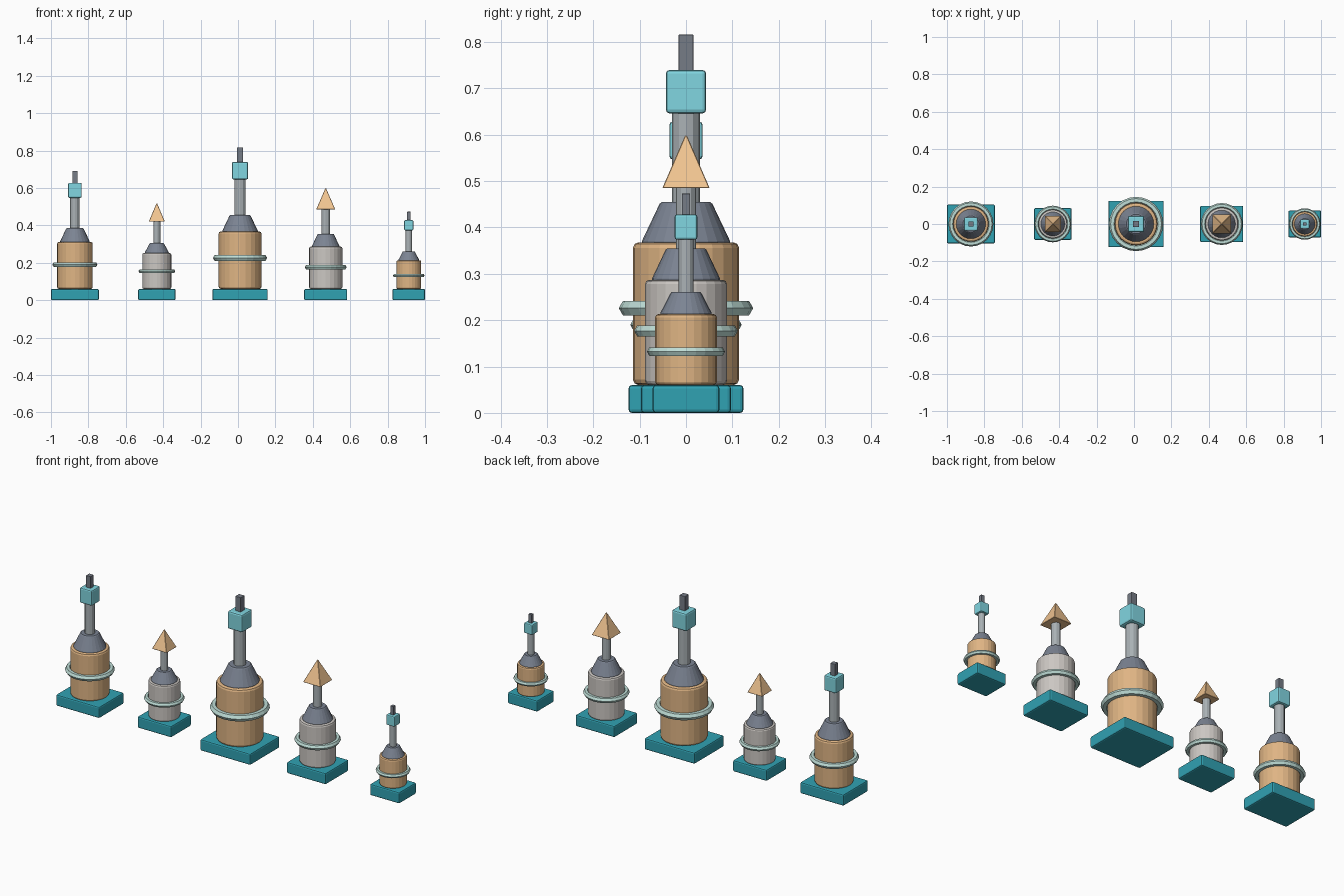
import bpy, bmesh, math
from mathutils import Matrix

if "Cube" in bpy.data.objects:
    bpy.data.objects.remove(bpy.data.objects["Cube"])


def material(name, rgb):
    m = bpy.data.materials.new(name)
    m.diffuse_color = (*rgb, 1)
    m.use_nodes = True
    m.node_tree.nodes["Principled BSDF"].inputs["Base Color"].default_value = m.diffuse_color
    return m


TEAL = material("teal", (0.03, 0.36, 0.45))
TAN = material("tan", (0.74, 0.46, 0.23))
PEACH = material("peach", (0.87, 0.55, 0.28))
STONE = material("stone", (0.60, 0.57, 0.54))
SLATE = material("slate", (0.20, 0.23, 0.29))
STEEL = material("steel", (0.40, 0.44, 0.46))
DARK = material("dark_steel", (0.18, 0.20, 0.24))
MINT = material("mint", (0.52, 0.73, 0.68))
CYAN = material("cyan", (0.22, 0.67, 0.75))


def finish(name, bm, x, mat):
    bmesh.ops.recalc_face_normals(bm, faces=bm.faces)
    me = bpy.data.meshes.new(name)
    bm.to_mesh(me)
    bm.free()
    me.materials.append(mat)
    ob = bpy.data.objects.new(name, me)
    ob.location.x = x
    bpy.context.collection.objects.link(ob)


def bevel(bm, width, segments=2):
    bmesh.ops.bevel(bm, geom=bm.edges[:], offset=width, segments=segments,
                    profile=0.5, affect='EDGES')


def box(name, x, sx, sy, z0, z1, width, mat):
    bm = bmesh.new()
    bmesh.ops.create_cube(bm, size=1, matrix=Matrix.Translation((0, 0, (z0 + z1) / 2))
                          @ Matrix.Diagonal((sx, sy, z1 - z0, 1)))
    bevel(bm, width)
    finish(name, bm, x, mat)


def lathe(name, x, profile, mat, sides=24, closed=False):
    """Revolve (radius, z) points; open profiles get flat caps."""
    bm = bmesh.new()
    rings = []
    for r, z in profile:
        rings.append([bm.verts.new((r * math.cos(a), r * math.sin(a), z))
                      for a in (2 * math.pi * i / sides for i in range(sides))])
    pairs = list(zip(rings, rings[1:]))
    if closed:
        pairs.append((rings[-1], rings[0]))
    else:
        bm.faces.new(rings[0])
        bm.faces.new(rings[-1])
    for a, b in pairs:
        for i in range(sides):
            j = (i + 1) % sides
            bm.faces.new((a[i], a[j], b[j], b[i]))
    finish(name, bm, x, mat)


def drum(r0, r1, z0, z1, b):
    return [(r0 - b, z0), (r0 - 0.3 * b, z0 + 0.3 * b), (r0, z0 + b),
            (r1, z1 - b), (r1 - 0.3 * b, z1 - 0.3 * b), (r1 - b, z1)]


def tower(label, x, base, body_r, body_top, cone_top, ring_z, pole_top, pole_r,
          top_half, top_z, tip_z=None):
    plain = tip_z is None
    k = body_r / 0.1145
    # Foundation slab and drum body
    box(label + "_base", x, base[0], base[1], 0, 0.06, 0.007, TEAL)
    lathe(label + "_body", x, drum(body_r, body_r, 0.06, body_top, 0.012 * k),
          STONE if plain else TAN)
    # Tapered shoulder
    lathe(label + "_shoulder", x,
          [(0.095 * k, body_top - 0.005), (0.095 * k, body_top + 0.003),
           (0.057 * k, cone_top - 0.004 * k), (0.052 * k, cone_top)], SLATE)
    # Hexagonal-section ring round the body
    m = 0.018 * k
    lathe(label + "_ring", x,
          [(0.127 * k + m * math.cos(i * math.pi / 3), ring_z + m * math.sin(i * math.pi / 3))
           for i in range(6)], MINT, closed=True)
    # Pole
    lathe(label + "_pole", x, [(pole_r, cone_top - 0.01), (pole_r, pole_top + 0.005)],
          STEEL, sides=12)
    if plain:
        # Pyramid cap
        bm = bmesh.new()
        h = top_z - pole_top
        bmesh.ops.create_cone(bm, cap_ends=True, segments=4,
                              radius1=top_half * math.sqrt(2), radius2=0.003, depth=h,
                              matrix=Matrix.Translation((0, 0, pole_top + h / 2))
                              @ Matrix.Rotation(math.pi / 4, 4, 'Z'))
        bevel(bm, 0.0015, 1)
        finish(label + "_pyramid", bm, x, PEACH)
    else:
        # Lantern block and top post
        s = top_half * 2
        box(label + "_lantern", x, s, s, pole_top, top_z, 0.19 * top_half, CYAN)
        p = 0.74 * top_half
        box(label + "_post", x, p, p, top_z - 0.01, tip_z, 0.04 * top_half, DARK)


tower("far_left", -0.872, (0.256, 0.208), 0.095, 0.312, 0.385, 0.19, 0.547, 0.025, 0.036, 0.628, 0.69)
tower("left", -0.434, (0.20, 0.17), 0.0775, 0.252, 0.306, 0.155, 0.42, 0.019, 0.043, 0.517)
tower("centre", 0.011, (0.296, 0.248), 0.1145, 0.368, 0.455, 0.226, 0.646, 0.030, 0.0435, 0.74, 0.816)
tower("right", 0.469, (0.23, 0.194), 0.0885, 0.287, 0.355, 0.177, 0.485, 0.022, 0.051, 0.598)
tower("far_right", 0.913, (0.174, 0.144), 0.0665, 0.213, 0.261, 0.132, 0.374, 0.0165, 0.0245, 0.428, 0.473)
